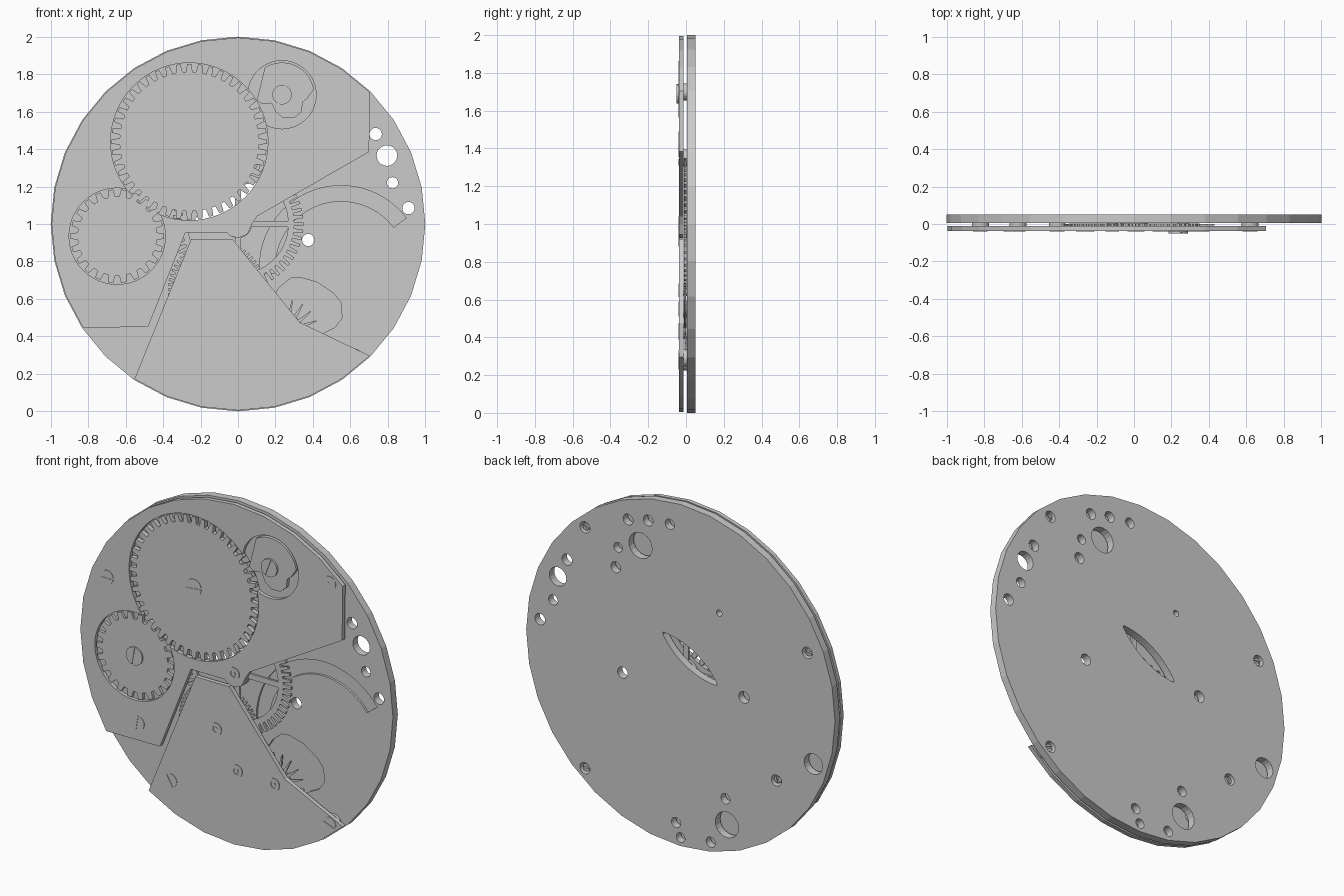
import bpy, bmesh
from math import sin, cos, pi, radians

if "Cube" in bpy.data.objects:
    bpy.data.objects.remove(bpy.data.objects["Cube"])

F, B = -0.037, -0.012      # front and back faces of the bridges
P0, P1 = 0.005, 0.05       # front and back faces of the main plate


def prism(name, pts, y0, y1):
    """Extrude an (x, z) outline from y0 to y1."""
    bm = bmesh.new()
    f = bm.faces.new([bm.verts.new((x, y0, z)) for x, z in pts])
    r = bmesh.ops.extrude_face_region(bm, geom=[f])
    vs = [g for g in r["geom"] if isinstance(g, bmesh.types.BMVert)]
    bmesh.ops.translate(bm, verts=vs, vec=(0, y1 - y0, 0))
    bmesh.ops.recalc_face_normals(bm, faces=bm.faces)
    me = bpy.data.meshes.new(name)
    bm.to_mesh(me)
    bm.free()
    ob = bpy.data.objects.new(name, me)
    bpy.context.collection.objects.link(ob)
    return ob


def arc(cx, cz, r, a0, a1, n):
    return [(cx + r * cos(radians(a0 + (a1 - a0) * i / n)),
             cz + r * sin(radians(a0 + (a1 - a0) * i / n))) for i in range(n + 1)]


def circle(cx, cz, r, n=24):
    return arc(cx, cz, r, 0, 360, n)[:-1]


def disc(name, cx, cz, r, y0, y1, n=24):
    return prism(name, circle(cx, cz, r, n), y0, y1)


def cut(target, *cutters):
    for c in cutters:
        m = target.modifiers.new("cut", 'BOOLEAN')
        m.operation, m.object, m.solver = 'DIFFERENCE', c, 'EXACT'
        bpy.context.view_layer.objects.active = target
        bpy.ops.object.modifier_apply(modifier=m.name)
        bpy.data.objects.remove(c, do_unlink=True)
    return target


def gear(name, cx, cz, r, root, n, y0, y1, tip=0.2, base=0.32):
    pts = []
    for i in range(n):
        for rad, o in ((root, -base), (r, -tip), (r, tip), (root, base)):
            a = 2 * pi * (i + o) / n
            pts.append((cx + rad * cos(a), cz + rad * sin(a)))
    return prism(name, pts, y0, y1)


def hole(x, z, r, n=20):
    return disc("cutter", x, z, r, -0.1, 0.1, n)


def slot(x, z, r, y0, y1, a):
    """Thin bar used to cut a screwdriver slot."""
    c, s, w = cos(a), sin(a), 0.006
    pts = [(x + u * r * c - v * w * s, z + u * r * s + v * w * c)
           for u, v in ((-2, -1), (2, -1), (2, 1), (-2, 1))]
    return prism("cutter", pts, y0, y1)


SCREWS = [(-0.82, 1.35), (0.62, 1.70), (-0.62, 0.55), (-0.41, 0.27), (0.62, 0.29)]
BIG, SMALL, CAM = (-0.26, 1.44), (-0.645, 0.935), (0.235, 1.69)

# main plate with through holes
plate = disc("main_plate", 0, 1, 1.0, P0, P1, 32)
holes = [(0.735, 1.48, .033), (0.795, 1.365, .055), (0.825, 1.22, .03),
         (0.91, 1.085, .033), (0.375, 0.915, .033), (0.34, 1.82, .032),
         (0.21, 1.85, .032), (0.07, 1.865, .03), (0.26, 1.69, .075),
         (0.405, 1.64, .028), (0.42, 1.52, .032), (-0.25, 1.43, .018),
         (-0.41, 0.98, .034), (-0.86, 0.71, .06), (-0.29, 0.355, .03),
         (-0.30, 0.205, .075), (0.03, 0.13, .03), (0.0, 0.05, .028), (-0.195, 0.075, .03)]
cut(plate, *[hole(*h) for h in holes])
cut(plate, *[hole(x, z, .033) for i, (x, z) in enumerate(SCREWS) if i != 3])

# lens-shaped window under the large wheel
lens = arc(-0.26, 1.44, 0.44, 274, 328, 14) + arc(0.139, 0.783, 0.44, 93, 149, 14)
cut(plate, prism("cutter", lens, -0.1, 0.1))

# curved groove and rounded pocket in the plate face
groove = arc(0.55, 0.77, 0.435, 37, 185, 28) + arc(0.55, 0.77, 0.352, 185, 37, 28)
cut(plate, prism("cutter", groove, -0.02, 0.018))
pocket = [(0.15, 0.55), (0.22, 0.66), (0.28, 0.71), (0.33, 0.715), (0.42, 0.69),
          (0.51, 0.63), (0.55, 0.58), (0.555, 0.50), (0.52, 0.45), (0.46, 0.42),
          (0.38, 0.36), (0.25, 0.30), (0.15, 0.38)]
cut(plate, prism("cutter", pocket, -0.02, 0.022))

# upper bridge with openings for its wheels
upper = prism("upper_bridge", arc(0, 1, 0.995, 45, 213.75, 15) +
              [(-0.48, 0.45), (-0.28, 0.955), (-0.06, 0.955), (-0.04, 0.935),
               (0, 0.925), (0.05, 0.945), (0.075, 1.0), (0.1, 1.04), (0.7, 1.385)], F, B)
cut(upper, disc("cutter", *BIG, 0.42, -0.1, 0.1, 64),
    disc("cutter", *SMALL, 0.257, -0.1, B - 0.004, 48),
    disc("cutter", *CAM, 0.182, -0.1, B - 0.004, 40))

# lower bridge
prism("lower_bridge", arc(0, 1, 0.995, 236.25, 315, 7) +
      [(0.33, 0.475), (-0.03, 0.92), (-0.25, 0.92)], F, B)

# large winding wheel and its smaller neighbour
gear("large_wheel", *BIG, 0.415, 0.372, 44, F - 0.001, B)
gear("small_wheel", *SMALL, 0.25, 0.212, 22, F + 0.005, B)

# click cam in its round recess
cam = arc(*CAM, 0.172, 10, 122, 14) + [(0.10, 1.66), (0.13, 1.64), (0.18, 1.645), (0.20, 1.60),
                                       (0.24, 1.565), (0.30, 1.565), (0.34, 1.60), (0.345, 1.65), (0.37, 1.67)]
prism("click_cam", cam, F - 0.002, B - 0.002)

# slotted hub screws
for name, (x, z), r, y, a in (("large_wheel_screw", BIG, .05, F - .004, 0.1),
                              ("small_wheel_screw", SMALL, .053, F - .003, 1.4),
                              ("cam_screw", CAM, .052, -0.05, 1.2)):
    cut(disc(name, x, z, r, y, B, 28), slot(x, z, r, y - .02, y + .004, a))

# bridge screws: slotted head, pillar and shank through the plate
for i, (x, z) in enumerate(SCREWS):
    cut(disc("bridge_screw_head", x, z, .04, F - .0025, F + .005), slot(x, z, .04, -.1, F + .002, 0.7 * i))
    disc("bridge_pillar", x, z, .045, B - .001, P0 + .001)
    cut(disc("bridge_screw_shank", x, z, .022, B, P1 - .012, 16),
        slot(x, z, .02, P1 - .018, .1, 0.7 * i))

# centre wheel: toothed rim, spokes, hub
rim = gear("centre_wheel_rim", 0, 1, 0.35, 0.30, 56, -0.011, 0.003)
cut(rim, hole(0, 1, 0.268, 56))
for k in range(4):
    a = k * pi / 2
    c, s, w = cos(a), sin(a), 0.016
    prism("centre_wheel_spoke", [(u * c - v * s, 1 + u * s + v * c)
          for u, v in ((0, -w), (.28, -w), (.28, w), (0, w))], -0.01, 0.002)
disc("centre_hub", 0, 1, 0.075, -0.011, P0 + .001)

# third wheel, fourth wheel and spiked escape wheel under the lower bridge
gear("third_wheel", -0.115, 0.65, 0.26, 0.235, 60, -0.010, 0.001)
gear("fourth_wheel", 0.02, 0.44, 0.15, 0.13, 40, -0.004, 0.003)
gear("escape_wheel", 0.26, 0.425, 0.17, 0.09, 18, -0.009, 0.0, 0.04, 0.3)
for x, z in ((-0.115, 0.65), (0.02, 0.44), (0.26, 0.425)):
    disc("wheel_arbor", x, z, 0.03, B - .001, P0 + .02)

# ring-shaped pivot jewels with pins
for x, z in ((0, 1.005), (-0.115, 0.65), (0.02, 0.44), (0.26, 0.425)):
    cut(disc("pivot_jewel", x, z, .036, F - .004, F + .004),
        disc("cutter", x, z, .02, -.1, F + .001, 16))
    disc("pivot_pin", x, z, .010, F - .003, F + .004, 12)
